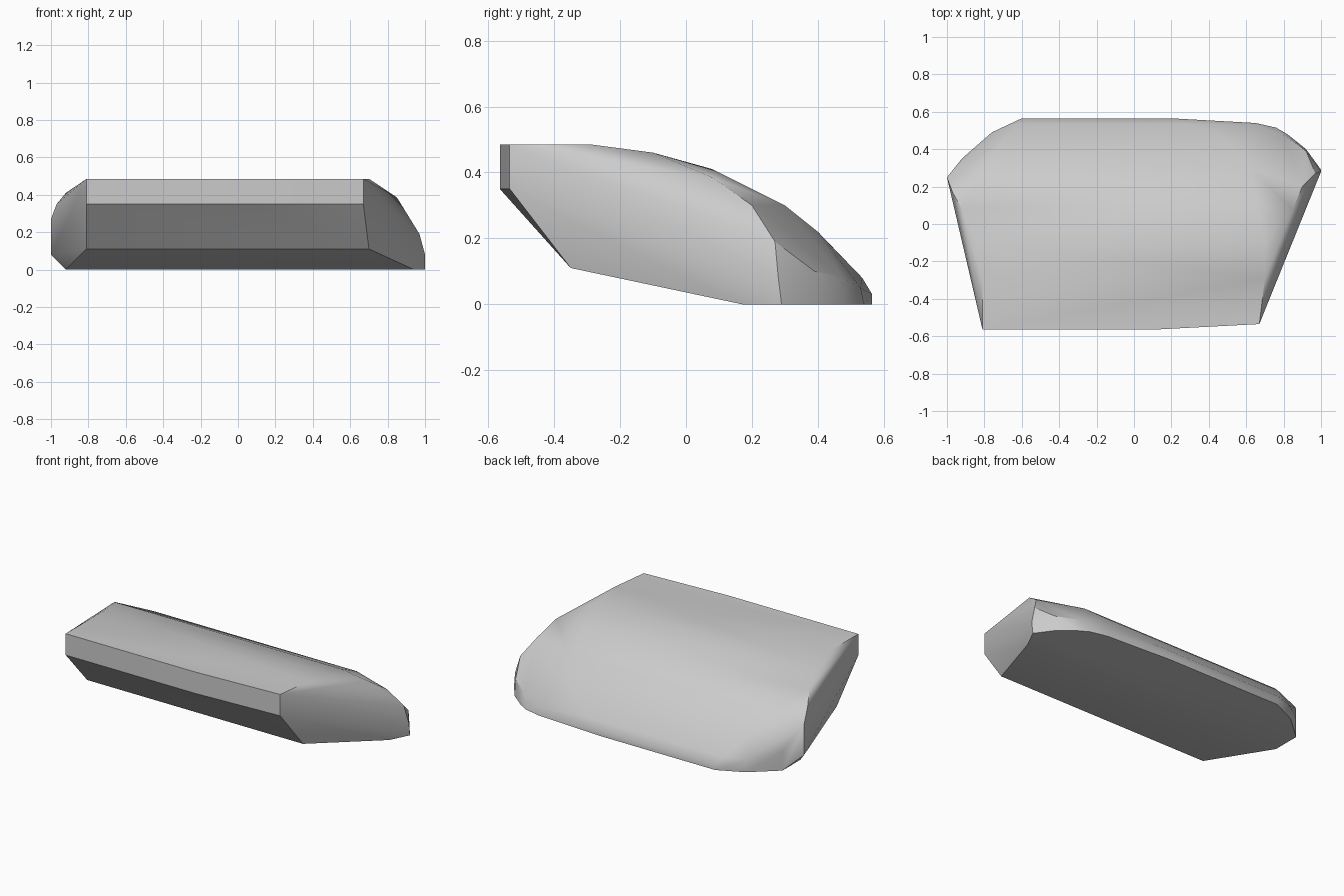
import bpy
import bmesh
import math

default_cube = bpy.data.objects.get("Cube")
if default_cube:
    bpy.data.objects.remove(default_cube, do_unlink=True)


def make_material(name, colour):
    material = bpy.data.materials.new(name)
    material.use_nodes = True
    material.diffuse_color = colour
    shader = next(n for n in material.node_tree.nodes if n.type == 'BSDF_PRINCIPLED')
    shader.inputs["Base Color"].default_value = colour
    return material


# Side profile: each rib runs across the body as (y, z, left end x, right end x)
profile_ribs = [
    (-.565, .485, -.81, .1),
    (-.565, .35, -.81, .1),
    (-.35, .11, -.81, .7),
    (.17, 0, -.92, .94),
    (.565, 0, -.6, .2),
    (.565, .03, -.6, .2),
    (.535, .08, -.63, .3),
    (.475, .14, -.68, .45),
    (.4, .22, -.74, .55),
    (.3, .3, -.8, .62),
    (.09, .405, -.86, .66),
    (-.1, .46, -.84, .7),
    (-.29, .485, -.81, .7),
]

# Slanted end on the positive x side: front corner, then its curved upper edge
right_end = [
    (.67, -.535, .485), (.67, -.535, .35),
    (.85, .08, .385), (.9, .2, .3), (.97, .27, .19),
    (1, .28, .08), (1, .29, 0),
]

# Flatter end on the negative x side
left_end = [
    (-.92, .08, .41), (-.97, .17, .35),
    (-1, .25, .27), (-1, .25, .08),
]

# Rounded rear corners, low along the rim
rear_corners = [
    (.92, .4, 0), (.82, .48, 0), (.76, .515, 0), (.65, .54, 0),
    (.92, .39, .1), (.8, .475, .08), (.65, .53, .05),
    (-.92, .35, 0), (-.92, .35, .12), (-.76, .49, 0), (-.76, .49, .08),
]

points = right_end + left_end + rear_corners
for y, z, left, right in profile_ribs:
    points += [(left, y, z), (right, y, z)]

# Wrap the points in one closed shell and merge coplanar faces
bm = bmesh.new()
for point in points:
    bm.verts.new(point)
hull = bmesh.ops.convex_hull(bm, input=bm.verts[:])
spare = [v for v in bm.verts if not v.link_faces]
bmesh.ops.delete(bm, geom=spare, context='VERTS')
bmesh.ops.dissolve_limit(bm, angle_limit=math.radians(1),
                         verts=bm.verts[:], edges=bm.edges[:])
bmesh.ops.recalc_face_normals(bm, faces=bm.faces[:])

mesh = bpy.data.meshes.new("wedge_body")
bm.to_mesh(mesh)
bm.free()
mesh.materials.append(make_material("plain grey", (.6, .6, .6, 1)))

body = bpy.data.objects.new("wedge_body", mesh)
bpy.context.collection.objects.link(body)
bpy.context.view_layer.objects.active = body
body.select_set(True)
bpy.ops.object.shade_smooth_by_angle(angle=math.radians(30))
